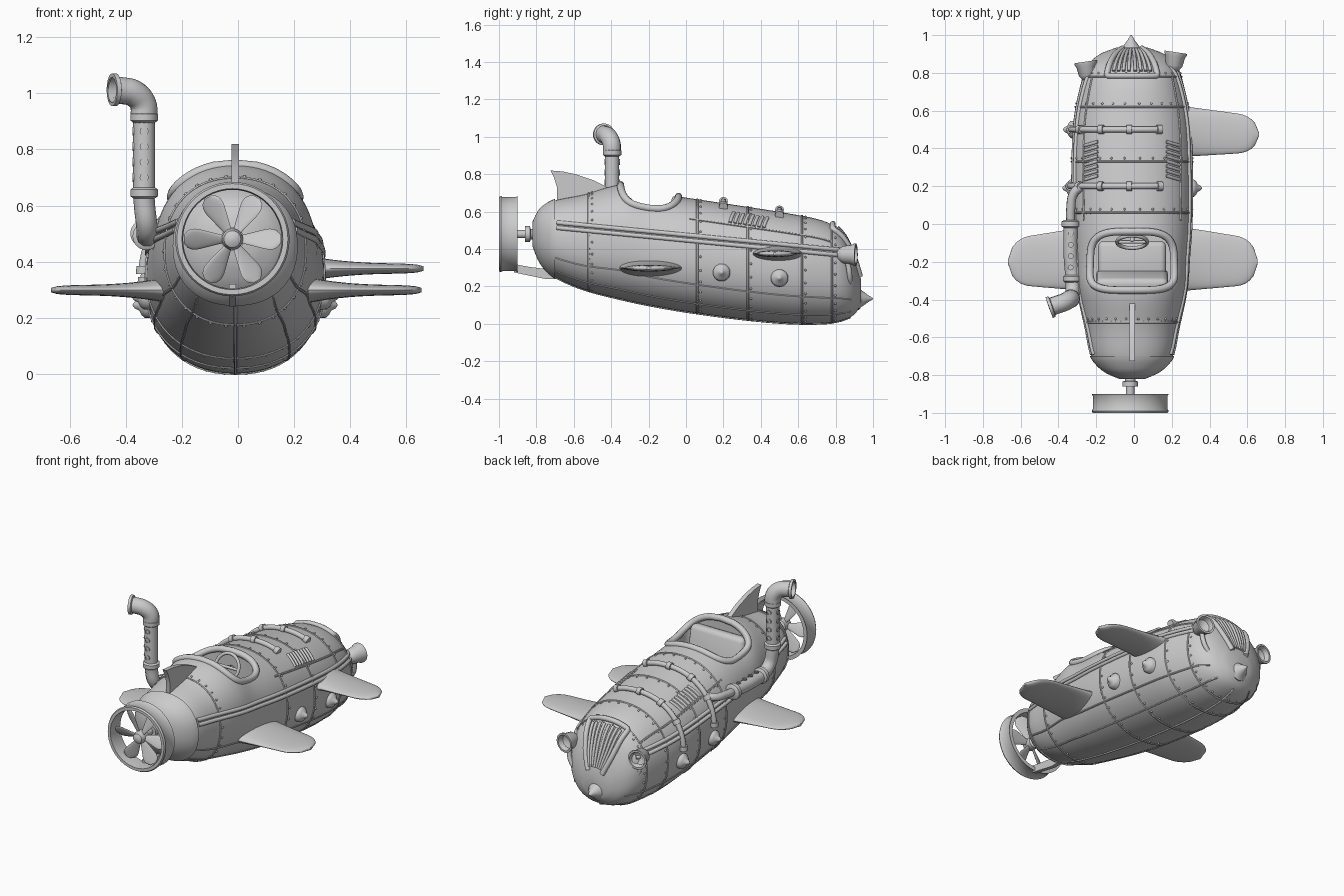
import bpy, bmesh
from math import sin, cos, pi, radians
from mathutils import Vector, Matrix

cube = bpy.data.objects.get("Cube")
if cube:
    bpy.data.objects.remove(cube)

metal = bpy.data.materials.new("grey_metal")
metal.use_nodes = True
metal.diffuse_color = (0.6, 0.6, 0.6, 1)
metal.node_tree.nodes["Principled BSDF"].inputs["Base Color"].default_value = (0.6, 0.6, 0.6, 1)
CX = -0.01      # hull centre line
POWER = 2.2     # hull section squareness


def finish(ob, angle=40):
    ob.data.materials.clear()
    ob.data.materials.append(metal)
    bpy.ops.object.select_all(action='DESELECT')
    bpy.context.view_layer.objects.active = ob
    ob.select_set(True)
    bpy.ops.object.shade_smooth_by_angle(angle=radians(angle))
    return ob


def from_bmesh(name, bm, angle=40):
    bmesh.ops.recalc_face_normals(bm, faces=bm.faces)
    mesh = bpy.data.meshes.new(name)
    bm.to_mesh(mesh)
    bm.free()
    ob = bpy.data.objects.new(name, mesh)
    bpy.context.collection.objects.link(ob)
    return finish(ob, angle)


def loft(name, rings, caps=True):
    bm = bmesh.new()
    rows = [[bm.verts.new(p) for p in ring] for ring in rings]
    n = len(rows[0])
    for a, b in zip(rows, rows[1:]):
        for i in range(n):
            bm.faces.new((a[i], a[(i + 1) % n], b[(i + 1) % n], b[i]))
    if caps:
        bm.faces.new(rows[0])
        bm.faces.new(rows[-1])
    return from_bmesh(name, bm)


def lathe(name, profile, loc, axis, seg=32, caps=True):
    """Revolve (radius, height) pairs round an axis."""
    turn = Vector(axis).to_track_quat('Z', 'Y')
    rings = [[Vector(loc) + turn @ Vector((r * cos(2 * pi * i / seg), r * sin(2 * pi * i / seg), h))
              for i in range(seg)] for r, h in profile]
    return loft(name, rings, caps)


def tube(name, points, radius, closed=False, smooth=False, caps=True, sides=3):
    cu = bpy.data.curves.new(name, 'CURVE')
    cu.dimensions = '3D'
    cu.bevel_depth, cu.bevel_resolution, cu.use_fill_caps = radius, sides, caps
    sp = cu.splines.new('BEZIER' if smooth else 'POLY')
    pts = sp.bezier_points if smooth else sp.points
    pts.add(len(points) - 1)
    for q, p in zip(pts, points):
        if smooth:
            q.co, q.handle_left_type, q.handle_right_type = p, 'AUTO', 'AUTO'
        else:
            q.co = (*p, 1)
    sp.use_cyclic_u = closed
    ob = bpy.data.objects.new(name, cu)
    bpy.context.collection.objects.link(ob)
    bpy.ops.object.select_all(action='DESELECT')
    bpy.context.view_layer.objects.active = ob
    ob.select_set(True)
    bpy.ops.object.convert(target='MESH')
    return finish(bpy.context.object)


def plate(name, outline, thickness, x):
    bm = bmesh.new()
    face = bm.faces.new([bm.verts.new((x - thickness / 2, y, z)) for y, z in outline])
    out = bmesh.ops.extrude_face_region(bm, geom=[face])["geom"]
    bmesh.ops.translate(bm, vec=(thickness, 0, 0), verts=[v for v in out if isinstance(v, bmesh.types.BMVert)])
    return from_bmesh(name, bm, 30)


def cushion(name, loc, size, tilt):
    bm = bmesh.new()
    bmesh.ops.create_cube(bm, size=1, matrix=Matrix.Translation(loc) @ Matrix.Rotation(tilt, 4, 'X')
                          @ Matrix.Diagonal((*size, 1)))
    bmesh.ops.bevel(bm, geom=bm.edges[:], offset=0.03, segments=3, affect='EDGES', profile=0.5)
    return from_bmesh(name, bm)


# Hull stations: y, half width, bottom, top
STATIONS = [(-.82, .06, .42, .54), (-.79, .13, .345, .6), (-.75, .18, .29, .635), (-.7, .215, .25, .66),
            (-.55, .245, .185, .69), (-.34, .285, .13, .745), (-.2, .298, .1, .705), (0, .315, .065, .675),
            (.3, .32, .025, .63), (.55, .31, .003, .59), (.75, .27, .003, .545), (.84, .235, .02, .48),
            (.9, .17, .05, .36), (.935, .08, .1, .24)]


def slope(i, k):
    a, b = STATIONS[max(i - 1, 0)], STATIONS[min(i + 1, len(STATIONS) - 1)]
    return (b[k] - a[k]) / (b[0] - a[0])


def section(y):
    """Half width, centre height and half height of the hull at y."""
    i = max([j for j, s in enumerate(STATIONS[:-1]) if s[0] <= y] or [0])
    a, b = STATIONS[i], STATIONS[i + 1]
    d = b[0] - a[0]
    t = (y - a[0]) / d
    w, lo, hi = [a[k] * (2 * t**3 - 3 * t * t + 1) + b[k] * (3 * t * t - 2 * t**3)
                 + d * (slope(i, k) * (t**3 - 2 * t * t + t) + slope(i + 1, k) * (t**3 - t * t))
                 for k in (1, 2, 3)]
    return w, (lo + hi) / 2, (hi - lo) / 2


def bend(v, n):
    return abs(v) ** (2 / n) * (1 if v >= 0 else -1)


def skin(y, deg, grow=0.0):
    w, zc, h = section(y)
    a = radians(deg)
    return Vector((CX + (w + grow) * bend(cos(a), POWER), y, zc + (h + grow) * bend(sin(a), POWER)))


def arc(v):
    return max(0, 1 - abs(v) ** POWER) ** (1 / POWER)


def top_at(x, y):
    w, zc, h = section(y)
    return Vector((x, y, zc + h * arc((x - CX) / w)))


def side_at(y, z, side):
    w, zc, h = section(y)
    return Vector((CX + side * w * arc((z - zc) / h), y, z))


def span(a, b, n):
    return [a + (b - a) * i / (n - 1) for i in range(n)]


# Hull with cockpit opening
ys = span(-.82, -.7, 9) + span(-.67, .78, 50) + span(.8, .935, 12)
hull = loft("hull", [[skin(y, a) for a in range(0, 360, 5)] for y in ys])


def opening(t):
    return CX + (.222 - .02 * sin(t)) * bend(cos(t), 4), -.195 + .155 * bend(sin(t), 4)


turns = [2 * pi * i / 64 for i in range(64)]
cutter = loft("cockpit_cutter", [[(*opening(t), z) for t in turns] for z in (.36, 1)])
cutter.hide_render = True
cut = hull.modifiers.new("cockpit", 'BOOLEAN')
cut.operation, cut.object, cut.solver = 'DIFFERENCE', cutter, 'EXACT'
bpy.context.view_layer.objects.active = hull
bpy.ops.object.modifier_apply(modifier=cut.name)
bpy.data.objects.remove(cutter)
finish(hull)

# Cockpit
tube("cockpit_rim", [top_at(*opening(t)) for t in turns], .02, closed=True)
cushion("seat_back", (CX, -.3, .53), (.38, .08, .3), .2)
cushion("seat", (CX, -.19, .42), (.36, .2, .12), 0)
wheel = Vector((CX, -.095, .6))
axis = Vector((0, -.9, .4)).normalized()
across = Vector((1, 0, 0))
rise = axis.cross(across)
tube("steering_wheel", [wheel + .08 * (across * cos(t) + rise * sin(t)) for t in turns[::2]], .01, closed=True)
tube("wheel_spoke", [wheel - across * .08, wheel + across * .08], .009)
tube("steering_column", [wheel, wheel - axis * .12], .012)

# Stern cap, plate seams and rivets
loft("stern_cap", [[skin(y, a, .008) for a in range(0, 360, 6)] for y in span(-.82, -.7, 10)])
rivets = bmesh.new()
for y in (-.52, .06, .33, .62, .78):
    tube("hull_seam", [skin(y, a) for a in range(0, 360, 6)], .006, closed=True, sides=1)
    for a in range(0, 360, 12):
        bmesh.ops.create_icosphere(rivets, subdivisions=1, radius=.007,
                                   matrix=Matrix.Translation(skin(y + .018, a)))
from_bmesh("rivets", rivets, 60)
tube("keel_seam", [skin(y, 270) for y in span(-.7, .88, 30)], .006)
for side in (-1, 1):
    for a in (35, 62):
        tube("lower_seam", [skin(y, 270 + side * a) for y in span(-.7, .88, 30)], .005, sides=1)
    tube("hood_seam", [skin(y, 90 - side * 52) for y in span(.02, .78, 24)], .006, sides=1)
    for drop in (0, .028):
        tube("side_trim", [side_at(y, .475 - .097 * y - drop, side) for y in span(-.69, .83, 40)], .012)
    # Hood louvres and side knobs
    for y in span(.25, .43, 8):
        tube("louvre", [top_at(CX + side * x, y - (x - .2) * .3) for x in span(.18, .25, 5)], .009)
    for y, z in ((.19, .275), (.5, .245)):
        lathe("side_knob", [(.048, -.03), (.046, .012), (.036, .024), (.02, .032), (.012, .048), (.002, .055)],
              side_at(y, z, side), (side, 0, 0), 20)

# Hood straps
for y in (.2, .5):
    tube("hood_strap", [skin(y, a, .01) for a in range(66, 178, 4)], .016)
    for a in (66, 92, 118, 146, 176):
        lathe("strap_joint", [(.024, -.014), (.024, .014)], skin(y, a, .01),
              skin(y, a + 2) - skin(y, a - 2), 12)

# Side fins
def fin(name, side, y, z, chord, reach):
    rings = []
    for s in span(0, 1, 20):
        tip = (1 - max(0, (s - .7) / .3) ** 2.5) ** .5 if s < 1 else .08
        c, th = chord * (1 - .3 * s) * tip, (.018 + .028 * (1 - s) ** 3) * (.4 + .6 * tip)
        rings.append([(side * (.25 + (reach - .25) * s), y - .015 * s + c * cos(t), z + th * sin(t))
                      for t in turns[::2]])
    loft(name, rings)


fin("left_front_fin", 1, -.185, .298, .17, .655)
fin("right_front_fin", -1, -.185, .298, .17, .667)
fin("left_rear_fin", 1, .49, .375, .135, .662)

# Dorsal fin and propeller strut
plate("dorsal_fin", [(-.38, .7), (-.43, .735), (-.5, .77), (-.59, .8), (-.66, .815), (-.725, .82),
                     (-.705, .78), (-.69, .73), (-.69, .62), (-.4, .62)], .028, CX)
plate("propeller_strut", [(-.92, .32), (-.84, .305), (-.72, .29), (-.62, .24), (-.75, .24), (-.92, .275)], .025, -.02)

# Propeller
hub = Vector((-.02, -.95, .48))
lathe("propeller_ring", [(.198, -.05), (.204, -.04), (.198, -.03), (.198, .04), (.204, .05), (.18, .05), (.176, 0),
                         (.18, -.05), (.198, -.05)], hub, (0, 1, 0), 48, caps=False)
lathe("propeller_hub", [(.012, -.045), (.03, -.035), (.038, -.01), (.036, .03), (.022, .04), (.022, .09),
                        (.042, .09), (.042, .115), (.028, .12), (.028, .16)], hub, (0, 1, 0), 24)
for k in range(6):
    a = pi / 3 * k
    out, flat = Vector((cos(a), 0, sin(a))), Vector((-sin(a), 0, cos(a)))
    rings = []
    for s in span(0, 1, 12):
        c = (.014 + .042 * s) * (1 - max(0, (s - .6) / .42) ** 2) ** .5
        chord = (flat * cos(.5) + Vector((0, 1, 0)) * sin(.5))
        thick = out.cross(chord)
        rings.append([hub + out * (.025 + .148 * s) + chord * c * cos(t) + thick * .006 * sin(t) for t in turns[::4]])
    loft("propeller_blade", rings)

# Exhaust
tube("exhaust_feed", [(-.28, .2, .53), (-.32, .16, .52), (-.335, .08, .51), (-.335, 0, .5)], .024, smooth=True)
tube("exhaust_run", [(-.335, .01, .5), (-.335, -.16, .49), (-.325, -.3, .49), (-.325, -.37, .52), (-.335, -.395, .62),
                     (-.335, -.395, .68)], .038, smooth=True)
tube("exhaust_stack", [(-.335, -.395, .64), (-.335, -.395, .92)], .039, sides=5)
tube("exhaust_horn", [(-.335, -.395, .91), (-.34, -.398, .965), (-.372, -.415, 1.0), (-.415, -.43, 1.01),
                      (-.447, -.442, 1.013)], .048, smooth=True, caps=False, sides=5)
lathe("horn_lip", [(.048, -.012), (.058, -.008), (.058, .008), (.045, .008)], (-.442, -.44, 1.013),
      (-1, -.35, 0), caps=False)
for p, d in (((-.335, -.395, .645), (0, 0, 1)), ((-.335, -.395, .915), (0, 0, 1)), ((-.335, 0, .5), (0, 1, 0)),
             ((-.327, -.29, .49), (0, 1, 0))):
    lathe("exhaust_collar", [(.038, -.02), (.049, -.012), (.049, .012), (.038, .02)], p, d)
for i in range(4):
    for d in ((0, -1, 0), (0, 1, 0), (-1, 0, 0)):
        lathe("stack_hole", [(.016, 0), (.016, .006), (.01, .006), (.01, 0)],
              Vector((-.335, -.395, .7 + .055 * i)) + Vector(d) * .036, d, 12)
    lathe("run_hole", [(.015, 0), (.015, .006), (.009, .006), (.009, 0)],
          (-.335, -.05 - .06 * i, .533), (0, 0, 1), 12)

# Nose grille and spike
for a in span(70, 110, 8):
    tube("grille_slat", [skin(y, a, .006) for y in span(.81, .925, 10)], .009)
frame = [skin(y, 62, .006) for y in span(.93, .79, 12)] + [skin(.785, a, .006) for a in range(64, 118, 4)] \
    + [skin(y, 118, .006) for y in span(.79, .93, 12)]
tube("grille_frame", frame, .016)
lathe("nose_spike", [(.06, -.04), (.06, .0), (.045, .012), (.04, .02), (.018, .05), (.003, .075)],
      (-.015, .925, .135), (0, 1, 0), 20)

# Headlamps
for x, y in ((.215, .865), (-.25, .815)):
    lathe("headlamp", [(.012, -.06), (.03, -.05), (.046, -.025), (.052, .02), (.06, .035), (.06, .045), (.048, .045),
                       (.04, .015), (.015, 0)], (x, y, .37), (.15 if x > 0 else -.15, 1, 0), 28)
    tube("lamp_bracket", [(x * .7, y - .07, .33), (x, y - .03, .36)], .02)
    tube("lamp_pipe", [(x, y, .33), (x * .95, y + .01, .26), (x * .75, y + .01, .2)], .014, smooth=True)
